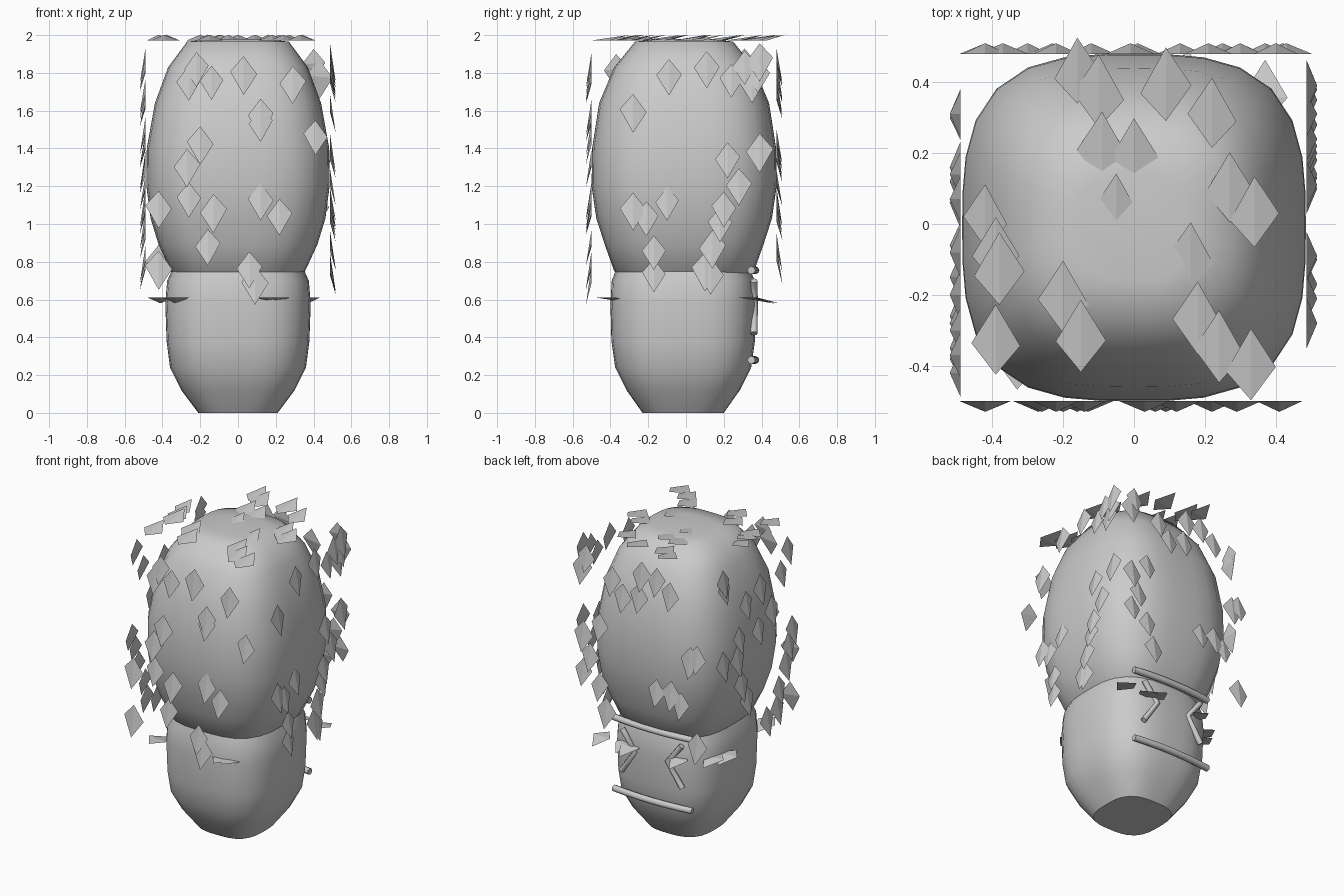
import bpy, bmesh, math, random
from mathutils import Vector

if "Cube" in bpy.data.objects:
    bpy.data.objects.remove(bpy.data.objects["Cube"])

random.seed(4)


def finish(name, bm, smooth=None):
    bmesh.ops.recalc_face_normals(bm, faces=bm.faces)
    me = bpy.data.meshes.new(name)
    bm.to_mesh(me)
    bm.free()
    ob = bpy.data.objects.new(name, me)
    bpy.context.collection.objects.link(ob)
    if smooth:
        bpy.ops.object.select_all(action='DESELECT')
        ob.select_set(True)
        bpy.context.view_layer.objects.active = ob
        bpy.ops.object.shade_smooth_by_angle(angle=math.radians(smooth))
    return ob


def rounded_loft(name, profile, cy, power, n=32):
    """Stack rounded-square rings given as (half width x, half width y, z)."""
    bm = bmesh.new()
    rings = []
    for rx, ry, z in profile:
        ring = []
        for i in range(n):
            a = 2 * math.pi * i / n
            c, s = math.cos(a), math.sin(a)
            k = (abs(c) ** power + abs(s) ** power) ** (-1 / power)
            ring.append(bm.verts.new((rx * k * c, cy + ry * k * s, z)))
        rings.append(ring)
    for a, b in zip(rings, rings[1:]):
        for i in range(n):
            j = (i + 1) % n
            bm.faces.new((a[i], a[j], b[j], b[i]))
    bm.faces.new(rings[0])
    bm.faces.new(rings[-1])
    return finish(name, bm, 50)


# lower body
rounded_loft("lower_body", [
    (.21, .215, 0), (.30, .30, .12), (.36, .36, .24), (.378, .38, .38),
    (.385, .385, .58), (.375, .378, .70), (.33, .34, .80)], -.015, 3.0)

# foliage mass
rounded_loft("crown", [
    (.30, .31, .70), (.355, .37, .75), (.42, .42, .89), (.463, .465, 1.03),
    (.485, .49, 1.2), (.483, .487, 1.4), (.44, .45, 1.64), (.37, .37, 1.83),
    (.27, .26, 1.965), (.15, .15, 1.98)], -.01, 3.1)


def tube(name, pts, r):
    cu = bpy.data.curves.new(name, 'CURVE')
    cu.dimensions = '3D'
    cu.bevel_depth = r
    cu.bevel_resolution = 2
    cu.use_fill_caps = True
    sp = cu.splines.new('POLY')
    sp.points.add(len(pts) - 1)
    for p, co in zip(sp.points, pts):
        p.co = (*co, 1)
    ob = bpy.data.objects.new(name, cu)
    bpy.context.collection.objects.link(ob)


# bowed crossbars and bent rods on the back
for name, z in (("upper_bar", .755), ("lower_bar", .28)):
    tube(name, [(x, .367 - .25 * x * x, z)
                for x in (-.29, -.2, -.1, 0, .1, .2, .29)], .021)
for name, s in (("bent_rod_left", -1), ("bent_rod_right", 1)):
    tube(name, [(s * .22, .36, .70), (s * .12, .363, .575),
                (s * .225, .36, .42)], .018)


def leaves(name, spots, place, tip, side, out):
    """Folded kite leaves lying on one plane, long tip lifted outward."""
    bm = bmesh.new()
    tip, side, out = Vector(tip), Vector(side), Vector(out)
    for u, v in spots:
        c = Vector(place(u, v))
        k = random.uniform(.92, 1.08)
        short = bm.verts.new(c - tip * .083 * k)
        long = bm.verts.new(c + tip * .11 * k + out * .03)
        lean = tip * random.uniform(-.012, .012)
        a = bm.verts.new(c + side * .067 * k + lean)
        b = bm.verts.new(c - side * .067 * k - lean)
        for f in ((short, a, long), (short, long, b),
                  (short, b, a), (a, b, long)):
            bm.faces.new(f)
    finish(name, bm)


X, Y, Z = (1, 0, 0), (0, 1, 0), (0, 0, 1)
DOWN = (0, 0, -1)

# leaf layers on each side
front = [(-.22, 1.83), (-.26, 1.76), (-.14, 1.76), (.03, 1.8), (.29, 1.75),
         (.12, 1.58), (.12, 1.54), (.41, 1.47), (-.2, 1.43), (-.27, 1.31),
         (-.26, 1.14), (-.42, 1.09), (-.13, 1.07), (.12, 1.13), (.22, 1.05),
         (-.16, .89), (-.42, .77), (.06, .77), (.09, .69)]
leaves("front_leaves", front, lambda u, v: (u, -.5, v), DOWN, X, (0, -1, 0))

right = [(-.28, 1.6), (-.09, 1.79), (.11, 1.83), (.31, 1.84), (.39, 1.87),
         (.24, 1.77), (.38, 1.8), (.35, 1.75), (.39, 1.39), (.22, 1.35),
         (.28, 1.21), (.2, 1.09), (.18, 1.01), (.14, .88), (-.1, 1.12),
         (-.28, 1.08), (-.21, 1.04), (-.17, .86), (-.17, .74), (.1, .76),
         (.13, .74)]
leaves("right_leaves", right, lambda u, v: (.487, u, v), DOWN, Y, X)

back = [(.4, 1.85), (.43, 1.78), (.21, 1.75), (-.01, 1.84), (.13, 1.66),
        (.01, 1.69), (-.12, 1.83), (-.22, 1.76), (.3, 1.42), (.42, 1.33),
        (.37, 1.2), (-.37, 1.36), (-.42, 1.39), (-.12, 1.09), (-.23, 1.1),
        (-.3, 1.05), (.3, 1.02), (.42, 1.09), (.25, .86), (-.42, .8)]
leaves("back_leaves", back, lambda u, v: (u, .48, v), DOWN, X, Y)

left = [(.31, 1.85), (.3, 1.8), (.07, 1.62), (-.08, 1.67), (-.3, 1.69),
        (-.37, 1.82), (-.06, 1.4), (.14, 1.41), (.16, 1.28), (.12, 1.1),
        (.06, .98), (-.2, 1.48), (-.42, 1.27), (-.38, 1.18), (-.35, 1.06),
        (-.28, .92), (-.26, .8), (.31, 1.3), (-.15, .76)]
leaves("left_leaves", left, lambda u, v: (-.49, u, v), DOWN, Y, (-1, 0, 0))

top = [(-.16, .42), (-.1, .36), (.09, .38), (.22, .3), (-.09, .2), (0, .18),
       (-.05, .04), (.27, .09), (.34, .02), (.16, -.1), (.18, -.28),
       (.24, -.36), (.33, -.41), (-.15, -.33), (-.2, -.22), (-.39, -.34),
       (-.38, -.14), (-.39, -.09), (-.42, .01)]
leaves("top_leaves", top, lambda u, v: (u, v, 1.972), Y, X, Z)

# leaves lying flat under the crown rim
under = [(-.41, .14), (-.36, .22), (.37, .36), (.15, .38), (.2, .36),
         (-.33, -.38), (.15, -.39), (.2, -.37), (-.2, .36)]
leaves("under_leaves", under, lambda u, v: (u, v, .61), Y, X, DOWN)
